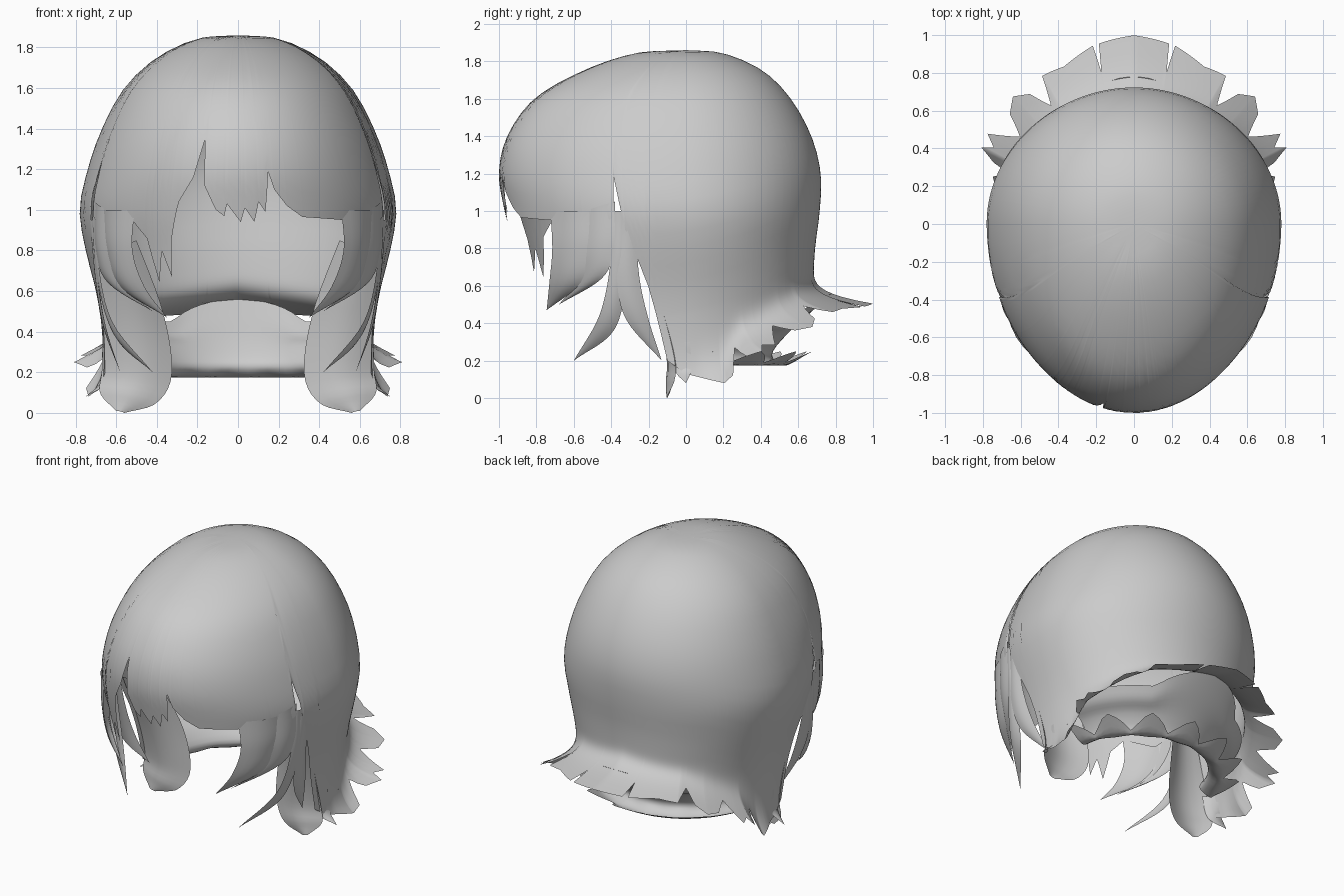
import bpy, math
from mathutils import Vector

if "Cube" in bpy.data.objects:
    bpy.data.objects.remove(bpy.data.objects["Cube"])


def lerp_table(table, t):
    """Linear lookup in rows of (key, value)."""
    if t <= table[0][0]:
        return table[0][1]
    for a, b in zip(table, table[1:]):
        if t <= b[0]:
            return a[1] + (b[1] - a[1]) * (t - a[0]) / (b[0] - a[0])
    return table[-1][1]


def spline(pts, n):
    """Catmull-Rom samples through pts."""
    pts = [Vector(p) for p in pts]
    p = [pts[0] * 2 - pts[1]] + pts + [pts[-1] * 2 - pts[-2]]
    out = []
    for i in range(n + 1):
        u = i / n * (len(pts) - 1)
        k = min(int(u), len(pts) - 2)
        t = u - k
        a, b, c, d = p[k:k + 4]
        out.append(0.5 * (2 * b + (c - a) * t + (2 * a - 5 * b + 4 * c - d) * t * t
                          + (3 * b - a - 3 * c + d) * t ** 3))
    return out


def make(name, grids):
    """One smooth object from grids of points."""
    verts, faces = [], []
    for g in grids:
        base, n = len(verts), len(g[0])
        for row in g:
            verts += row
        for i in range(len(g) - 1):
            for j in range(n - 1):
                a = base + i * n + j
                faces.append((a, a + n, a + n + 1, a + 1))
    me = bpy.data.meshes.new(name)
    me.from_pydata([tuple(v) for v in verts], [], faces)
    ob = bpy.data.objects.new(name, me)
    bpy.context.collection.objects.link(ob)
    bpy.context.view_layer.objects.active = ob
    ob.select_set(True)
    bpy.ops.object.mode_set(mode='EDIT')
    bpy.ops.mesh.select_all(action='SELECT')
    bpy.ops.mesh.remove_doubles(threshold=0.0005)
    bpy.ops.object.mode_set(mode='OBJECT')
    bpy.ops.object.shade_smooth()
    ob.select_set(False)


def mirrored(g):
    return [[Vector((-v[0], v[1], v[2])) for v in row] for row in reversed(g)]


# Head form: height, half width, front depth, back depth
FORM = [(1.86, 0, 0, 0), (1.843, .2, .27, .2), (1.75, .4, .55, .41), (1.6, .56, .81, .56),
        (1.4, .67, .955, .67), (1.2, .74, 1.0, .72), (1.0, .78, .97, .715), (.8, .75, .93, .69),
        (.6, .70, .9, .68), (.4, .67, .85, .68), (0, .65, .8, .68)]
PATHS = [spline([(f[0], f[k], 0) for f in FORM], 200) for k in (1, 2, 3)]


def u_of(z):
    """Sample index on the form where the height is z."""
    p = PATHS[0]
    for i in range(200):
        if p[i + 1].x <= z:
            return i + (p[i].x - z) / (p[i].x - p[i + 1].x)
    return 200


def on_form(u, deg, scale=1):
    i = min(int(u), 199)
    z = PATHS[0][i].lerp(PATHS[0][i + 1], u - i).x
    w, f, b = [p[i].lerp(p[i + 1], u - i).y for p in PATHS]
    s, c = math.sin(math.radians(deg)), math.cos(math.radians(deg))
    return Vector((w * s * scale, -(f if c > 0 else b) * c * scale, z))


def angles(a, b, keys, step=1.5):
    n = round((b - a) / step)
    return sorted({a + (b - a) * i / n for i in range(n + 1)} | {k for k in keys if a <= k <= b})


# Fringe panel: angle from the front, hem height
FRINGE = [(-67, 1.2), (-66.4, .97), (-55, .86), (-42, .95), (-36, .86), (-33, .64), (-30, .8),
          (-27, .67), (-25.5, .85), (-22, 1.04), (-17, 1.16), (-13.5, 1.35), (-12.5, 1.12),
          (-8, 1.0), (-5, .97), (-4, 1.03), (1, .94), (2.5, 1.01), (6, .94), (7.5, 1.04),
          (10, .99), (11.5, 1.19), (13.5, 1.1), (18, 1.02), (24, .965), (42, .95), (55, .86),
          (66.4, .97), (67, 1.2)]
fringe = []
for d in angles(-67, 67, [k[0] for k in FRINGE], 1.2):
    e = u_of(lerp_table(FRINGE, d))
    fringe.append([on_form(e * j / 20, d) for j in range(21)])

# Side and back panel with flared, notched hem
HEM = [(67, 1.2), (70, .9), (77, .6), (83, .2), (90, .13), (105, .08), (110, .15), (116, .25),
       (136, .38), (148, .46), (180, .505)]
NECK = [(83, .45), (100, .5), (116, .55), (136, .65), (180, .72)]
FLARE = [(83, 0), (95, .05), (108, .2), (116, .36), (136, .38), (148, .36), (180, .47)]
TRIM = [(100, 1), (108, 1), (111, .72), (113, .93), (116, 1), (118, .93), (121, 1), (127, .77),
        (131, .95), (136, 1), (141, .95), (145, .77), (148, 1), (156, .97), (167, 1),
        (168, .84), (169, 1), (180, 1)]
grid = []
for d in angles(67, 180, [k[0] for k in HEM + TRIM]):
    hem, neck = lerp_table(HEM, d), lerp_table(NECK, d)
    start = max(neck, hem)
    end = start + (hem - start) * lerp_table(TRIM, d)
    col = [on_form(u_of(start) * j / 20, d) for j in range(21)]
    for j in range(1, 13):
        z = start + (end - start) * j / 12
        t = max(0, neck - z) / max(.01, neck - hem)
        col.append(on_form(u_of(z), d, 1 + lerp_table(FLARE, d) * t ** 4))
    grid.append(col)
make("hair_cap", [fringe, grid, mirrored(grid)])

# Under layer: starts beneath the flared hem, drops forward, then flips out
grid = []
for i, d in enumerate(angles(102, 258, [], 4)):
    tip = (0, .03, .07, .12, .08, .03)[i % 6]
    s, c = math.sin(math.radians(d)), math.cos(math.radians(d))
    drop = min(.11, .9 * (1 + c))
    prof = spline([(.78 - drop, .56 - drop, 0), (.67 - drop * .5, .46 - drop * .7, 0),
                   (.53, .33, 0), (.46, .23, 0), (.53, .175, 0),
                   (.68 - tip, .25 - tip * .5, 0)], 20)
    grid.append([Vector((p.x * s, -p.x * c, p.y)) for p in prof])
make("nape_under_layer", [grid])


# Separate locks: strips between two edge curves, bulging outward
def lock(edge_a, edge_b, bulge, n=18, m=6):
    A, B = spline(edge_a, n), spline(edge_b, n)
    g = []
    for i in range(n + 1):
        a, b = A[i], B[i]
        k = min(i, n - 1)
        nrm = (b - a).cross(A[k + 1] + B[k + 1] - A[k] - B[k])
        mid = (a + b) / 2
        if nrm.dot(Vector((mid.x, mid.y, 0))) < 0:
            nrm = -nrm
        if nrm.length > 1e-9:
            nrm.normalize()
        h = bulge * (b - a).length
        g.append([a.lerp(b, j / m) + nrm * h * math.sin(math.pi * j / m) for j in range(m + 1)])
    return g


LOCKS = {
    "face_lock": (.1, [(.51, -.725, 1.0), (.52, -.715, .8), (.46, -.73, .62), (.35, -.745, .47)],
                  [(.68, -.44, 1.0), (.66, -.45, .8), (.58, -.55, .62), (.35, -.745, .47)]),
    "temple_lock": (.08, [(.64, -.54, 1.0), (.64, -.53, .78), (.56, -.58, .62), (.42, -.68, .5)],
                    [(.71, -.38, 1.05), (.70, -.385, .8), (.64, -.45, .64), (.42, -.68, .5)]),
    "long_side_lock": (.1, [(.705, -.39, 1.0), (.69, -.40, .75), (.62, -.46, .45),
                            (.42, -.6, .2)],
                       [(.72, -.33, 1.0), (.69, -.32, .68), (.6, -.38, .37), (.42, -.6, .2)]),
    "ear_lock": (.1, [(.71, -.36, .95), (.69, -.37, .65), (.65, -.32, .42), (.58, -.13, .2)],
                 [(.73, -.27, .95), (.69, -.25, .65), (.65, -.20, .42), (.58, -.13, .2)]),
    "curl_lock": (.14, [(.5, -.2, .85), (.37, -.08, .5), (.325, -.05, .2), (.4, -.08, .05),
                        (.56, -.1, 0)],
                  [(.71, -.24, .8), (.67, -.13, .48), (.67, -.06, .22), (.68, -.06, .1),
                   (.6, -.1, .01)]),
    "curl_tip": (.1, [(.62, -.08, .3), (.65, -.06, .15), (.75, 0, .08)],
                 [(.67, .02, .3), (.67, .03, .16), (.75, 0, .08)]),
}
for name, (bulge, a, b) in LOCKS.items():
    g = lock(a, b, bulge)
    make(name, [g, mirrored(g)])
